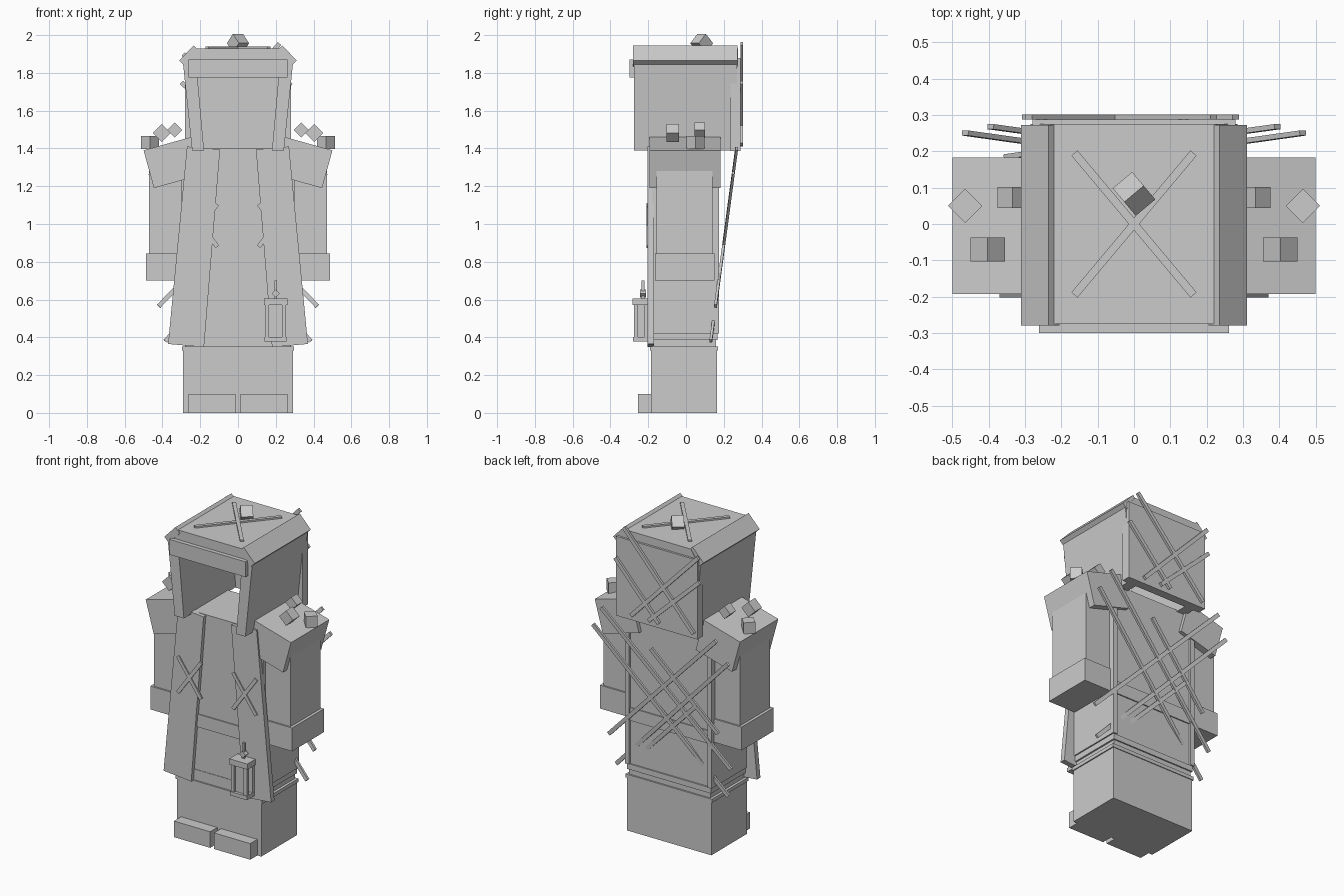
import bpy
import bmesh
from math import radians
from mathutils import Euler, Matrix, Vector

if "Cube" in bpy.data.objects:
    bpy.data.objects.remove(bpy.data.objects["Cube"], do_unlink=True)

grey = bpy.data.materials.new("plain grey")
grey.use_nodes = True
grey.diffuse_color = (0.6, 0.6, 0.6, 1)
grey.node_tree.nodes["Principled BSDF"].inputs["Base Color"].default_value = (0.6, 0.6, 0.6, 1)


def finish(name, bm):
    bmesh.ops.recalc_face_normals(bm, faces=bm.faces[:])
    mesh = bpy.data.meshes.new(name)
    bm.to_mesh(mesh)
    bm.free()
    mesh.materials.append(grey)
    obj = bpy.data.objects.new(name, mesh)
    bpy.context.collection.objects.link(obj)
    return obj


def block(name, centre, size, turn=None):
    """Cuboid, optionally turned by a rotation matrix."""
    bm = bmesh.new()
    rot = turn.to_4x4() if turn else Matrix.Identity(4)
    bmesh.ops.create_cube(bm, size=1, matrix=Matrix.Translation(centre) @ rot @ Matrix.Diagonal((*size, 1)))
    return finish(name, bm)


def box(name, x, y, z):
    """Cuboid from its limits on each axis."""
    lims = (x, y, z)
    return block(name, [(a + b) / 2 for a, b in lims], [b - a for a, b in lims])


def prism(name, profile, y):
    """Front outline of x, z points pushed along y."""
    bm = bmesh.new()
    face = bm.faces.new([bm.verts.new((px, y[0], pz)) for px, pz in profile])
    new = bmesh.ops.extrude_face_region(bm, geom=[face])["geom"]
    verts = [v for v in new if isinstance(v, bmesh.types.BMVert)]
    bmesh.ops.translate(bm, verts=verts, vec=(0, y[1] - y[0], 0))
    return finish(name, bm)


def stick(name, p, q, width=0.024, depth=0.014):
    """Straight bar between two points."""
    p, q = Vector(p), Vector(q)
    zd = (q - p).normalized()
    xd = Vector((0, 1, 0)).cross(zd).normalized()
    turn = Matrix((xd, zd.cross(xd), zd)).transposed()
    return block(name, (p + q) / 2, (width, depth, (q - p).length), turn)


def flip(s, lim):
    return tuple(sorted((s * lim[0], s * lim[1])))


# Lower body and torso
box("legs", (-0.29, 0.29), (-0.185, 0.165), (0, 0.345))
box("leg_hem", (-0.297, 0.297), (-0.19, 0.17), (0.33, 0.352))
box("torso", (-0.28, 0.28), (-0.18, 0.16), (0.34, 1.4))
box("belt", (-0.285, 0.285), (-0.187, 0.167), (0.69, 0.77))
box("lower_hem", (-0.29, 0.29), (-0.183, 0.168), (0.385, 0.42))

# Paired parts
for side, s in (("left", 1), ("right", -1)):
    box(side + "_foot", flip(s, (0.013, 0.263)), (-0.255, -0.18), (0, 0.1))
    box(side + "_coat_side", flip(s, (0.27, 0.298)), (-0.18, 0.176), (0.42, 1.4))
    box(side + "_arm", flip(s, (0.27, 0.47)), (-0.155, 0.14), (0.705, 1.38))
    box(side + "_cuff", flip(s, (0.26, 0.488)), (-0.165, 0.15), (0.7, 0.845))

    pad = [(0.5, 1.39), (0.25, 1.46), (0.195, 1.26), (0.445, 1.19)]
    prism(side + "_shoulder_pad", [(s * x, z) for x, z in pad], (-0.193, 0.183))
    panel = [(0.095, 1.395), (0.27, 1.41), (0.37, 0.365), (0.18, 0.348)]
    prism(side + "_coat_front", [(s * x, z) for x, z in panel], (-0.203, -0.17))
    for d in (1, -1):
        stick(side + "_coat_stitch", (s * 0.19 - d * 0.08, -0.205, 0.88),
              (s * 0.19 + d * 0.08, -0.205, 1.105), 0.022, 0.01)

    # Small cubes on the shoulders
    quarter = radians(45)
    block(side + "_outer_stud", (s * 0.465, 0.05, 1.432), (0.067, 0.067, 0.07),
          Euler((0, 0, quarter)).to_matrix())
    block(side + "_front_stud", (s * 0.403, -0.07, 1.482), (0.067,) * 3,
          Euler((0, quarter, 0)).to_matrix())
    block(side + "_inner_stud", (s * 0.335, 0.073, 1.498), (0.057,) * 3,
          Euler((0, quarter, 0)).to_matrix())

    # Hood sides and sloping roof edges
    wall = [(0.292, 1.86), (0.243, 1.39), (0.18, 1.39), (0.222, 1.86)]
    prism(side + "_hood_wall", [(s * x, z) for x, z in wall], (-0.275, 0.27))
    edge = [(0.311, 1.865), (0.235, 1.945), (0.205, 1.915), (0.28, 1.835)]
    prism(side + "_roof_edge", [(s * x, z) for x, z in edge], (-0.28, 0.272))

    # Criss-cross sticks leaning on the back
    def lean(x, z):
        return (s * x, 0.268 - (1.4 - z) * 0.134, z)

    stick(side + "_back_stick_upper", lean(0.395, 1.4), lean(-0.42, 0.565))
    stick(side + "_back_stick_lower", lean(0.465, 1.27), lean(-0.385, 0.38))

# Short single back sticks
stick("back_stick_short_a", (0.07, 0.244, 1.22), (-0.35, 0.185, 0.78))
stick("back_stick_short_b", (0.21, 0.146, 0.49), (-0.22, 0.205, 0.93))

# Hood shell
prism("hood_roof", [(-0.285, 1.84), (-0.225, 1.93), (0.225, 1.93), (0.285, 1.84)], (-0.275, 0.275))
box("hood_back", (-0.28, 0.28), (0.235, 0.288), (1.387, 1.88))
box("hood_brow", (-0.262, 0.262), (-0.3, -0.265), (1.775, 1.87))
block("roof_stud", (0, 0.083, 1.957), (0.07, 0.07, 0.07), Euler((radians(45), 0, radians(40))).to_matrix())
for d in (1, -1):
    turn = Euler((0, 0, d * radians(50))).to_matrix()
    block("roof_cross", (0, 0, 1.932), (0.51, 0.022, 0.016), turn)

# Sticks on the back of the hood
for (x0, z0), (x1, z1) in (((0.22, 1.955), (-0.26, 1.42)), ((0.28, 1.75), (-0.02, 1.42)),
                           ((-0.29, 1.9), (0.17, 1.42)), ((-0.3, 1.75), (0.05, 1.42))):
    stick("hood_stick", (x0, 0.295, z0), (x1, 0.295, z1))

# Lantern hanging from the coat
box("lantern_base", (0.14, 0.257), (-0.28, -0.2), (0.378, 0.402))
box("lantern_cap", (0.137, 0.262), (-0.282, -0.2), (0.57, 0.605))
box("lantern_core", (0.165, 0.232), (-0.262, -0.2), (0.4, 0.572))
for x in (0.143, 0.232):
    for y in (-0.275, -0.222):
        box("lantern_post", (x, x + 0.022), (y, y + 0.022), (0.4, 0.572))
block("lantern_knob", (0.2, -0.228, 0.632), (0.03, 0.03, 0.03), Euler((0, radians(45), 0)).to_matrix())
box("lantern_hook", (0.192, 0.207), (-0.235, -0.22), (0.6, 0.7))
